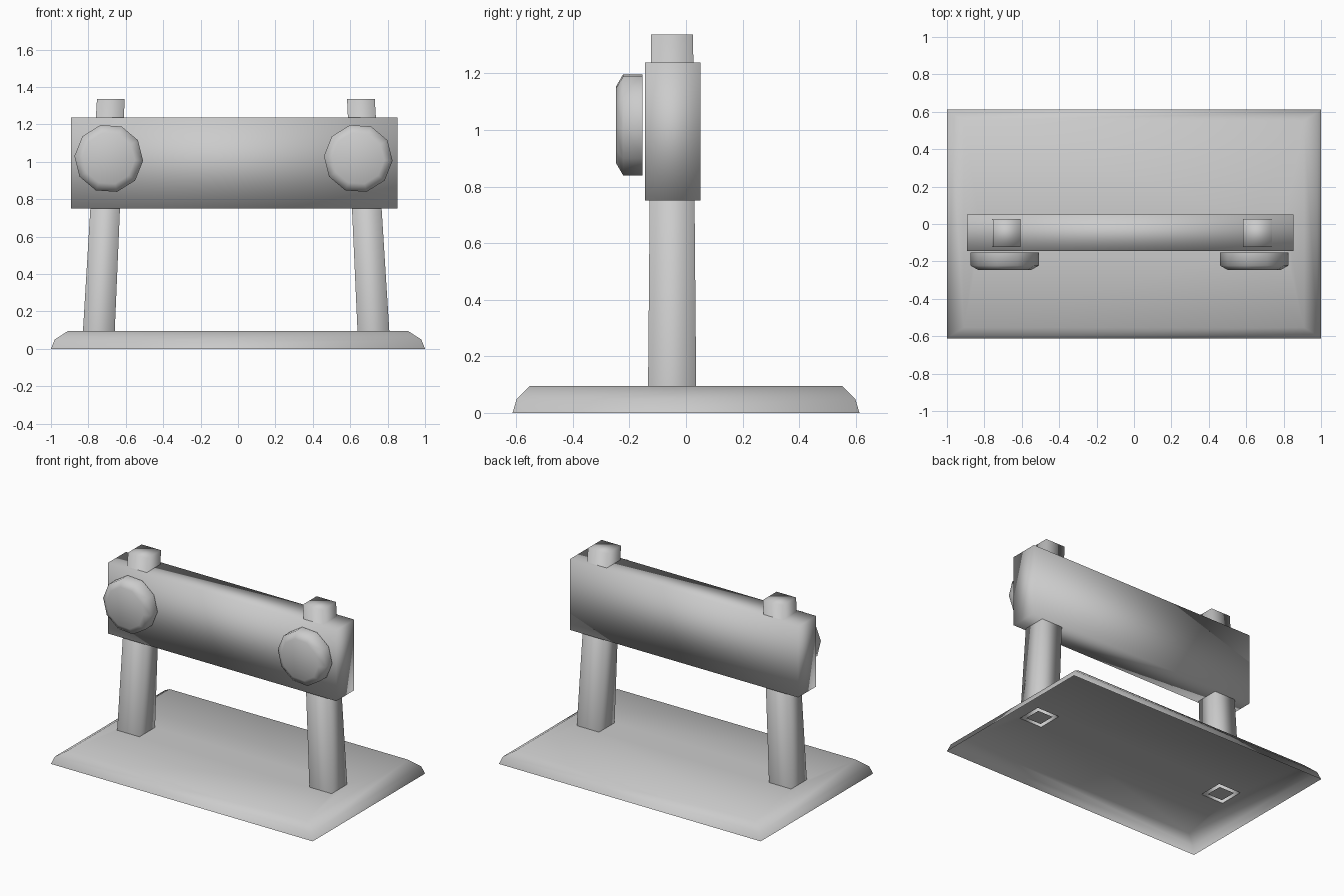
import bpy, bmesh
from math import cos, sin, radians, tau
from mathutils import Vector

if "Cube" in bpy.data.objects:
    bpy.data.objects.remove(bpy.data.objects["Cube"], do_unlink=True)

grey = bpy.data.materials.new("mid grey")
grey.use_nodes = True
grey.diffuse_color = (0.6, 0.6, 0.6, 1)
grey.node_tree.nodes["Principled BSDF"].inputs["Base Color"].default_value = grey.diffuse_color


def loft(name, rings, closed_start=False, holes=()):
    """Skin matching rings of points and cap the end, leaving any holes open."""
    bm = bmesh.new()
    loops = [[bm.verts.new(p) for p in ring] for ring in rings]
    for a, b in zip(loops, loops[1:]):
        for i in range(len(a)):
            j = (i + 1) % len(a)
            bm.faces.new((a[i], a[j], b[j], b[i]))
    if closed_start:
        bm.faces.new(loops[0])
    if holes:
        rim = [loops[-1]] + [[bm.verts.new(p) for p in hole] for hole in holes]
        edges = []
        for loop in rim:
            for i, v in enumerate(loop):
                pair = (v, loop[(i + 1) % len(loop)])
                edges.append(bm.edges.get(pair) or bm.edges.new(pair))
        bmesh.ops.triangle_fill(bm, edges=edges, use_beauty=True, normal=(0, 0, 1))
    else:
        bm.faces.new(loops[-1])
    bmesh.ops.recalc_face_normals(bm, faces=bm.faces)
    for face in bm.faces:
        face.smooth = True
    mesh = bpy.data.meshes.new(name)
    bm.to_mesh(mesh)
    bm.free()
    mesh.materials.append(grey)
    bpy.context.collection.objects.link(bpy.data.objects.new(name, mesh))


def rect(cx, cy, hx, hy, z):
    return [Vector((cx + sx * hx, cy + sy * hy, z))
            for sx, sy in ((-1, -1), (1, -1), (1, 1), (-1, 1))]


def disc(cx, y, cz, r, sides=10):
    angles = [tau * i / sides - radians(4) for i in range(sides)]
    return [Vector((cx + r * cos(a), y, cz + r * sin(a))) for a in angles]


BASE_TOP = 0.095
POST_Y = -0.049
feet = []

# Leaning, tapered hollow posts with a plate in the foot, and a faceted bolt each
for side, foot_x, top_x, bolt_x in (("right", -0.744, -0.68, -0.691),
                                    ("left", 0.724, 0.657, 0.643)):
    foot = rect(foot_x, POST_Y, 0.085, 0.085, BASE_TOP)
    feet.append(foot)
    loft(side + "_post", [foot, rect(top_x, POST_Y, 0.074, 0.074, 1.337)])
    plate = rect(foot_x, POST_Y, 0.058, 0.058, BASE_TOP)
    loft(side + "_foot_plate", [plate[::-1]])
    loft(side + "_bolt", [disc(bolt_x, -0.153, 1.018, 0.184),
                          disc(bolt_x, -0.222, 1.018, 0.184),
                          disc(bolt_x, -0.247, 1.018, 0.14)])

# Base shell, open below, with a two-step chamfer and a socket for each post
loft("base", [rect(0, 0, 1.0, 0.613, 0), rect(0, 0, 0.98, 0.598, 0.05),
              rect(0, 0, 0.91, 0.553, BASE_TOP)], holes=feet)

# Cross board
loft("board", [rect(-0.02, -0.047, 0.872, 0.098, z) for z in (0.75, 1.238)],
     closed_start=True)
